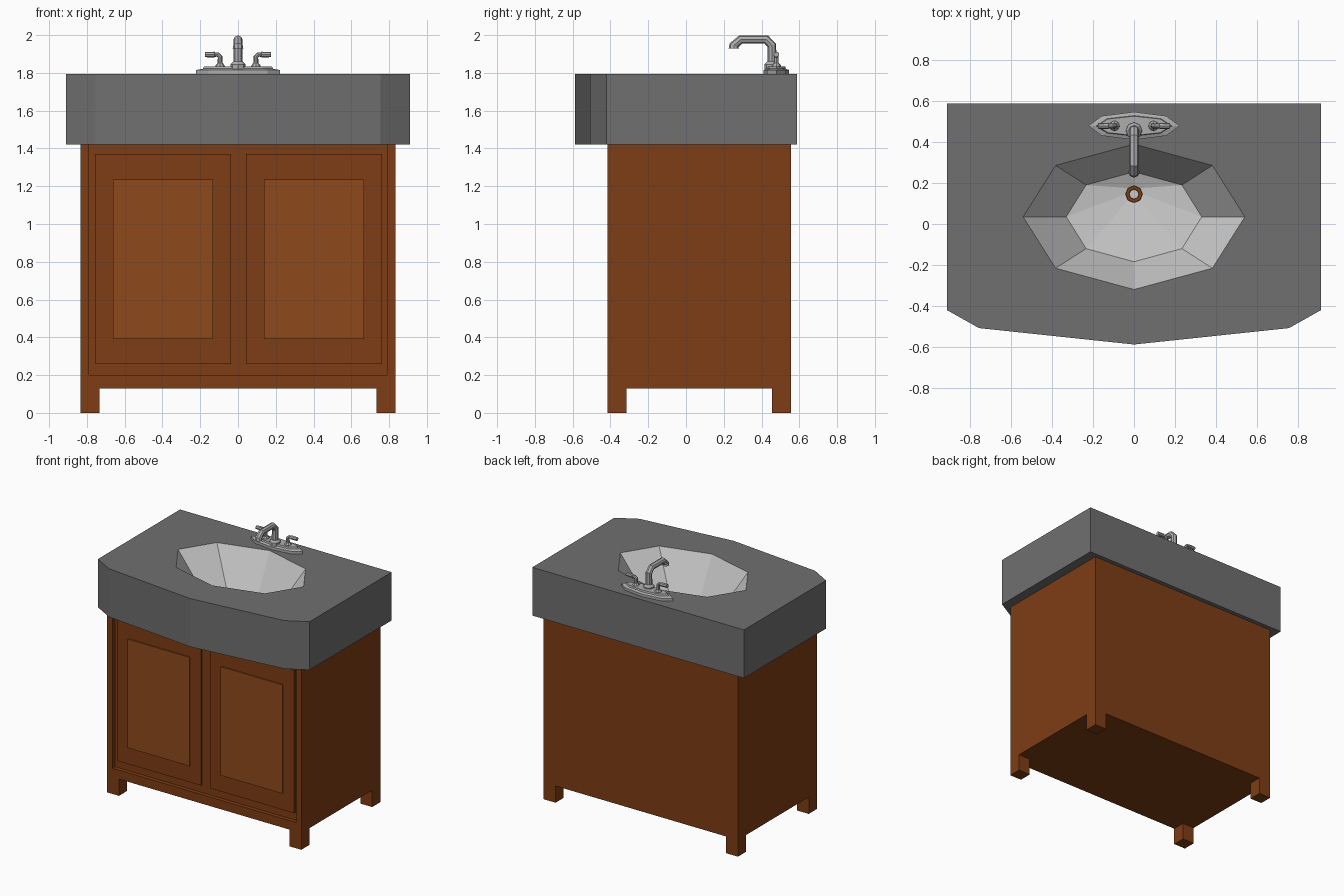
import bpy
from math import cos, sin, pi
from mathutils import Vector

if "Cube" in bpy.data.objects:
    bpy.data.objects.remove(bpy.data.objects["Cube"])


def material(name, rgb):
    m = bpy.data.materials.new(name)
    m.diffuse_color = (*rgb, 1)
    m.use_nodes = True
    m.node_tree.nodes["Principled BSDF"].inputs["Base Color"].default_value = m.diffuse_color
    return m


WOOD = material("wood", (0.206, 0.047, 0.0072))
PANEL = material("panel_wood", (0.274, 0.068, 0.011))
STONE = material("stone", (0.160, 0.160, 0.160))
METAL = material("metal", (0.42, 0.42, 0.42))


def add(name, verts, faces, mat=None, mirror=False):
    me = bpy.data.meshes.new(name)
    me.from_pydata([tuple(v) for v in verts], [], faces)
    ob = bpy.data.objects.new(name, me)
    bpy.context.collection.objects.link(ob)
    if mat:
        me.materials.append(mat)
    if mirror:
        ob.modifiers.new("mirror", 'MIRROR')
    return ob


def loft(name, rings, mat=None, start=True, end=True, mirror=False):
    n = len(rings[0])
    verts = [v for r in rings for v in r]
    faces = [(k*n + i, k*n + (i+1) % n, (k+1)*n + (i+1) % n, (k+1)*n + i)
             for k in range(len(rings) - 1) for i in range(n)]
    if start:
        faces.append(tuple(reversed(range(n))))
    if end:
        faces.append(tuple(range(len(verts) - n, len(verts))))
    return add(name, verts, faces, mat, mirror)


def box(name, x, y, z, mat, mirror=False):
    ring = lambda h: [(x[0], y[0], h), (x[1], y[0], h), (x[1], y[1], h), (x[0], y[1], h)]
    return loft(name, [ring(z[0]), ring(z[1])], mat, mirror=mirror)


def oval(rx, ry, cx, cy, z, n=8):
    return [(cx + rx*cos(2*pi*i/n), cy + ry*sin(2*pi*i/n), z) for i in range(n)]


def tube(path, radii, normal, n=8):
    # rings along a planar path; normal is the plane's normal
    pts, nrm, rings = [Vector(p) for p in path], Vector(normal), []
    for k, p in enumerate(pts):
        before = (p - pts[k-1]).normalized() if k else Vector()
        after = (pts[k+1] - p).normalized() if k < len(pts) - 1 else Vector()
        side = (before + after).normalized().cross(nrm)
        rings.append([p + radii[k]*(nrm*cos(2*pi*i/n) + side*sin(2*pi*i/n)) for i in range(n)])
    return rings


# Cabinet body, front frame and legs
BACK = -0.385
box("cabinet_body", (-0.835, 0.835), (BACK, 0.555), (0.13, 1.42), WOOD)
box("front_post", (0.79, 0.835), (-0.415, BACK), (0.13, 1.42), WOOD, True)
box("bottom_rail", (-0.79, 0.79), (-0.415, BACK), (0.13, 0.20), WOOD)
for name, y0 in (("front_leg", -0.415), ("back_leg", 0.455)):
    box(name, (0.733, 0.835), (y0, y0 + 0.10), (0, 0.13), WOOD, True)

# Two equal doors with lighter raised panels
for side, dx in (("left", -0.8), ("right", 0)):
    box(side + "_door", (0.043 + dx, 0.762 + dx), (-0.40, BACK), (0.26, 1.37), WOOD)
    box(side + "_door_panel", (0.138 + dx, 0.668 + dx), (-0.41, -0.40), (0.39, 1.235), PANEL)

# Countertop: right half with the basin opening, mirrored
TOP, BOTTOM, CY = 1.795, 1.42, 0.035
outline = [(0, -0.587), (0.755, -0.507), (0.91, -0.42), (0.91, 0.588), (0, 0.588)]
rim = [(0.54*cos(a*pi/4), CY + 0.354*sin(a*pi/4)) for a in (2, 1, 0, -1, -2)]
rim[0], rim[-1] = (0, rim[0][1]), (0, rim[-1][1])
verts = [(x, y, TOP) for x, y in outline + rim] + [(x, y, BOTTOM) for x, y in outline]
faces = [tuple(range(10)), (14, 13, 12, 11, 10)]
faces += [(10 + i, 11 + i, i + 1, i) for i in range(4)]
add("countertop", verts, faces, STONE, True)

# Faceted basin falling to the drain
DRAIN_Y, FLOOR = 0.145, 1.49
loft("basin", [oval(0.54, 0.354, 0, CY, TOP), oval(0.33, 0.219, 0, CY, 1.52),
               oval(0.042, 0.042, 0, DRAIN_Y, FLOOR)], start=False)
loft("drain_ring", [oval(r, r, 0, DRAIN_Y, FLOOR + h) for r, h in
                    ((0.042, 0), (0.04, 0.008), (0.025, 0.008), (0.023, 0.001))],
     WOOD, start=False, end=False)

# Tap base plate
TY = 0.478
loft("tap_base", [oval(rx, ry, 0, TY, z) for rx, ry, z in
                  ((0.222, 0.068, TOP), (0.222, 0.068, 1.815),
                   (0.185, 0.05, 1.822), (0.18, 0.047, 1.835))], METAL, start=False)

# Spout collar and bent spout with a flared outlet
loft("spout_collar", [oval(r, r, 0, 0.455, z) for r, z in
                      ((0.04, 1.82), (0.04, 1.845), (0.026, 1.86))], METAL)
spout = [(0, 0.455, 1.84), (0, 0.455, 1.945), (0, 0.425, 1.977),
         (0, 0.29, 1.977), (0, 0.254, 1.946), (0, 0.254, 1.93)]
loft("spout", tube(spout, (0.024, 0.024, 0.023, 0.023, 0.025, 0.028), (1, 0, 0)), METAL)

# Handles: flared foot and bent lever, mirrored
loft("handle_foot", [oval(r, r, 0.095, TY, z) for r, z in
                     ((0.026, 1.83), (0.024, 1.84), (0.014, 1.852))], METAL, mirror=True)
lever = [(0.095, TY, 1.845), (0.095, TY, 1.885), (0.107, TY, 1.897),
         (0.122, TY, 1.897), (0.124, TY, 1.897), (0.175, TY, 1.897)]
loft("handle_lever", tube(lever, (0.013, 0.013, 0.012, 0.012, 0.015, 0.014), (0, 1, 0)),
     METAL, mirror=True)
